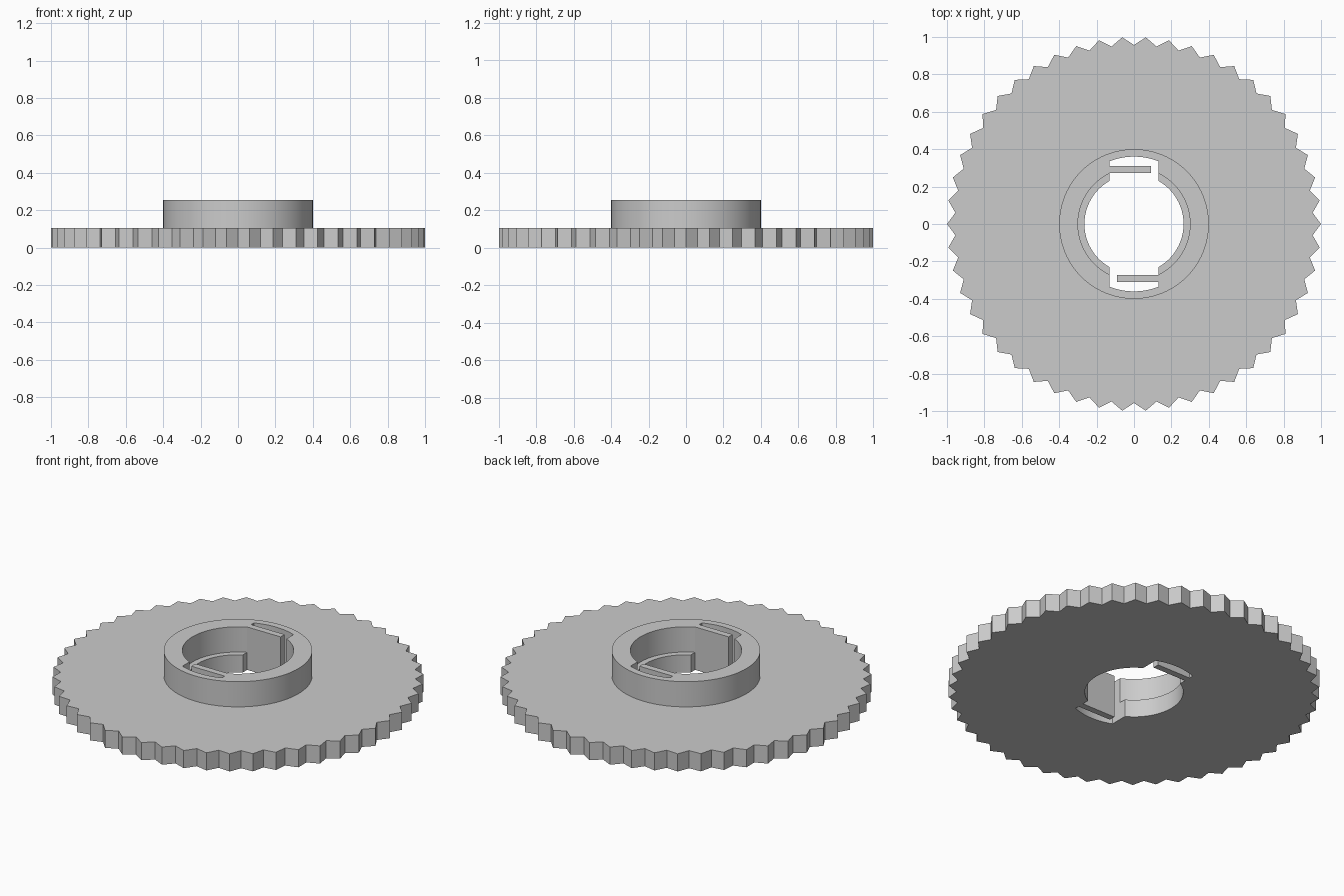
import bpy, bmesh, math
from math import cos, sin, pi, acos

cube = bpy.data.objects.get("Cube")
if cube:
    bpy.data.objects.remove(cube, do_unlink=True)

DISC_TOP, HUB_TOP = 0.105, 0.255
SLOT_HALF, SLOT_R = 0.13, 0.36

grey = bpy.data.materials.new("plain grey")
grey.use_nodes = True
colour = (0.6, 0.6, 0.6, 1)
grey.diffuse_color = colour
grey.node_tree.nodes["Principled BSDF"].inputs["Base Color"].default_value = colour


def arc(r, a0, a1, n):
    return [(r * cos(a0 + (a1 - a0) * i / n), r * sin(a0 + (a1 - a0) * i / n))
            for i in range(n + 1)]


def keyed_hole(r):
    """Round bore with a straight-sided slot on the front and the back."""
    a, b = acos(SLOT_HALF / r), acos(SLOT_HALF / SLOT_R)
    half = arc(r, -a, a, 32) + arc(SLOT_R, b, pi - b, 16)
    return half + [(-x, -y) for x, y in half]


def prism(name, outlines, z0, z1):
    """Extrude an outline, with optional holes, between two heights."""
    bm = bmesh.new()
    rims = ([], [])
    for pts in outlines:
        low, high = ([bm.verts.new((x, y, z)) for x, y in pts] for z in (z0, z1))
        n = len(pts)
        for i in range(n):
            j = (i + 1) % n
            bm.faces.new((low[i], low[j], high[j], high[i]))
            rims[0].append(bm.edges.get((low[i], low[j])))
            rims[1].append(bm.edges.get((high[i], high[j])))
    for rim in rims:
        bmesh.ops.triangle_fill(bm, edges=rim, use_beauty=True)
    bmesh.ops.recalc_face_normals(bm, faces=bm.faces)
    mesh = bpy.data.meshes.new(name)
    bm.to_mesh(mesh)
    bm.free()
    mesh.materials.append(grey)
    obj = bpy.data.objects.new(name, mesh)
    bpy.context.collection.objects.link(obj)
    bpy.ops.object.select_all(action='DESELECT')
    obj.select_set(True)
    bpy.context.view_layer.objects.active = obj
    bpy.ops.object.shade_smooth_by_angle(angle=math.radians(30))
    return obj


# Toothed disc, with a narrower bore that leaves a ledge under the hub
TEETH = 50
teeth = []
for i in range(2 * TEETH):
    r = 0.957 if i % 2 else 1.0
    teeth.append((r * cos(pi * i / TEETH), r * sin(pi * i / TEETH)))
prism("toothed_disc", [teeth, keyed_hole(0.265)], 0, DISC_TOP)

# Raised hub collar
prism("hub", [arc(0.4, 0, 2 * pi, 96)[:-1], keyed_hole(0.3)], DISC_TOP, HUB_TOP)

# Spring bars, each fixed to one side of its slot
bar = [(-SLOT_HALF, 0.272), (0.09, 0.272), (0.09, 0.31), (-SLOT_HALF, 0.31)]
prism("back_spring_bar", [bar], 0, HUB_TOP)
prism("front_spring_bar", [[(-x, -y) for x, y in bar]], 0, HUB_TOP)
